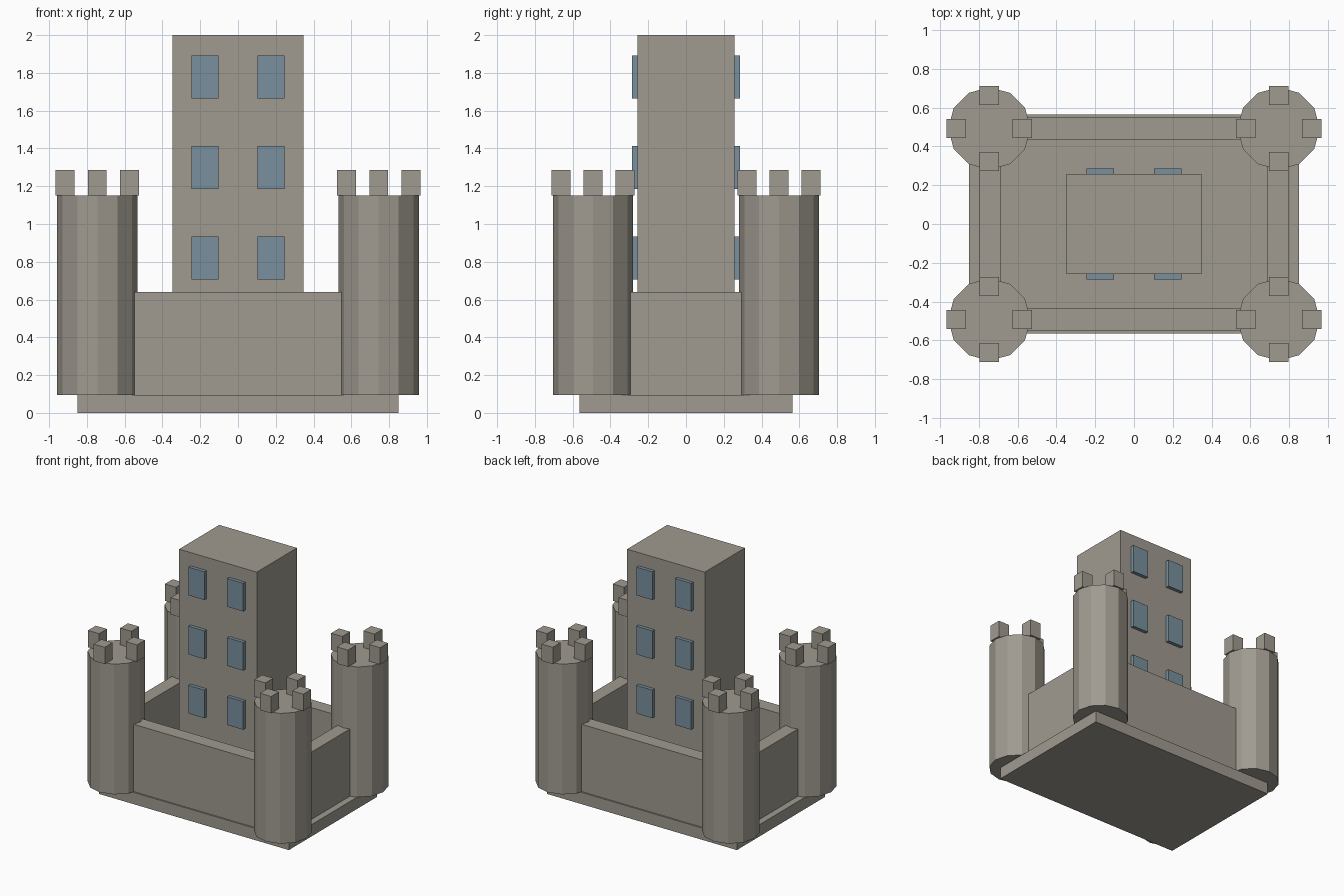
import bpy
import math

cube = bpy.data.objects.get("Cube")
if cube:
    bpy.data.objects.remove(cube, do_unlink=True)


def make_material(name, colour):
    mat = bpy.data.materials.new(name)
    mat.use_nodes = True
    mat.diffuse_color = colour
    mat.node_tree.nodes["Principled BSDF"].inputs["Base Color"].default_value = colour
    return mat


stone = make_material("warm grey stone", (0.35, 0.325, 0.28, 1))
glass = make_material("blue window", (0.19, 0.28, 0.34, 1))


def box(name, centre, size, mat=stone):
    """Axis-aligned box; centre z is the middle of the box."""
    bpy.ops.mesh.primitive_cube_add(size=1, location=centre)
    obj = bpy.context.object
    obj.name = name
    obj.scale = size
    bpy.ops.object.transform_apply(location=False, rotation=False, scale=True)
    obj.data.materials.append(mat)
    return obj


def standing_box(name, x, y, z0, z1, width, depth):
    return box(name, (x, y, (z0 + z1) / 2), (width, depth, z1 - z0))


BASE_TOP = 0.095
WALL_TOP = 0.64
TOWER_TOP = 1.15
TOWER_X, TOWER_Y, TOWER_R = 0.745, 0.492, 0.212
KEEP_Y = 0.257

# Base slab and keep
standing_box("base", 0, 0, 0, BASE_TOP, 1.70, 1.126)
standing_box("keep", 0, 0, BASE_TOP, 2.0, 0.696, 2 * KEEP_Y)

# Curtain walls, ending inside the corner towers
for sign, end, side in ((-1, "front", "right"), (1, "back", "left")):
    standing_box(end + "_wall", 0, sign * 0.493, BASE_TOP, WALL_TOP,
                 2 * TOWER_X, 0.116)
    standing_box(side + "_wall", sign * 0.742, 0, BASE_TOP, WALL_TOP,
                 0.11, 2 * TOWER_Y)

# Corner towers with four merlons each
for sx, side in ((-1, "right"), (1, "left")):
    for sy, end in ((-1, "front"), (1, "back")):
        label = end + "_" + side
        cx, cy = sx * TOWER_X, sy * TOWER_Y
        bpy.ops.mesh.primitive_cylinder_add(
            vertices=12, radius=TOWER_R, depth=TOWER_TOP - BASE_TOP,
            location=(cx, cy, (TOWER_TOP + BASE_TOP) / 2))
        tower = bpy.context.object
        tower.name = label + "_tower"
        tower.data.materials.append(stone)
        for i in range(4):
            a = i * math.pi / 2
            standing_box(f"{label}_merlon_{i + 1}",
                         cx + 0.17 * math.cos(a), cy + 0.17 * math.sin(a),
                         TOWER_TOP, 1.286, 0.1, 0.1)

# Windows on the front and back of the keep
for sy, end in ((-1, "front"), (1, "back")):
    for sx, side in ((-1, "right"), (1, "left")):
        for floor in range(3):
            box(f"{end}_{side}_window_{floor + 1}",
                (sx * 0.174, sy * KEEP_Y, 0.821 + 0.479 * floor),
                (0.143, 0.056, 0.228), glass)
